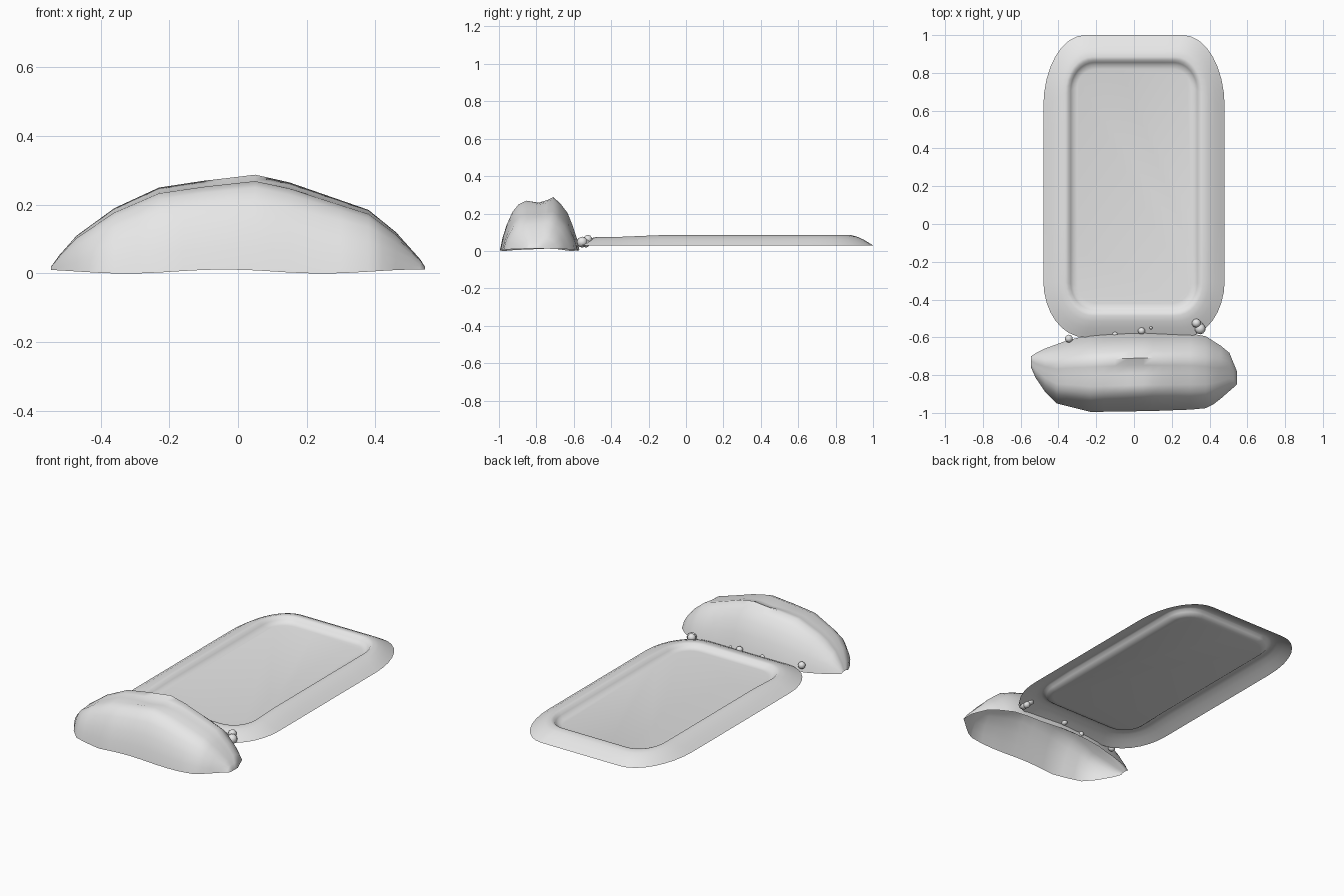
import bpy, bmesh, math
from mathutils import Vector

if "Cube" in bpy.data.objects:
    bpy.data.objects.remove(bpy.data.objects["Cube"])

stone = bpy.data.materials.new("light_grey")
stone.diffuse_color = (0.8, 0.8, 0.8, 1)
stone.use_nodes = True
stone.node_tree.nodes["Principled BSDF"].inputs["Base Color"].default_value = stone.diffuse_color


def finish(name, bm, angle=50):
    bmesh.ops.recalc_face_normals(bm, faces=bm.faces)
    # open shells must face upward
    if sum(f.normal.z * f.calc_area() for f in bm.faces) < -1e-4:
        bmesh.ops.reverse_faces(bm, faces=bm.faces)
    me = bpy.data.meshes.new(name)
    bm.to_mesh(me)
    bm.free()
    me.materials.append(stone)
    ob = bpy.data.objects.new(name, me)
    bpy.context.collection.objects.link(ob)
    bpy.ops.object.select_all(action='DESELECT')
    ob.select_set(True)
    bpy.context.view_layer.objects.active = ob
    bpy.ops.object.shade_smooth_by_angle(angle=math.radians(angle))
    return ob


def lerp_table(x, table):
    for (x0, a), (x1, b) in zip(table, table[1:]):
        if x <= x1:
            return a + (b - a) * (x - x0) / (x1 - x0)
    return table[-1][1]


def bridge(bm, a, b, closed):
    n = len(a)
    for i in range(n if closed else n - 1):
        j = (i + 1) % n
        bm.faces.new((a[i], a[j], b[j], b[i]))


# Slab: concentric rounded loops rising to a rim and dropping to a sunken panel
def slab_loop(inset, seg=8, side=6):
    w, y0, y1 = 0.48 - inset, -0.6 + inset, 1.0 - inset
    rx = 0.22 - 0.65 * inset
    rb, rf = 0.38 - 1.6 * inset, 0.30 - 1.1 * inset
    pts = []
    for cx, cy, ry, start in ((w - rx, y1 - rb, rb, 0), (rx - w, y1 - rb, rb, 90),
                              (rx - w, y0 + rf, rf, 180), (w - rx, y0 + rf, rf, 270)):
        for k in range(seg + 1):
            a = math.radians(start + 90 * k / seg)
            pts.append(Vector((cx + rx * math.cos(a), cy + ry * math.sin(a))))
    # subdivide the straight sides
    out = []
    for i, p in enumerate(pts):
        out.append(p)
        if i % (seg + 1) == seg:
            q = pts[(i + 1) % len(pts)]
            out += [p.lerp(q, k / side) for k in range(1, side)]
    return out


bm = bmesh.new()
prev = None
for inset, z in ((0, .03), (.02, .042), (.05, .06), (.085, .076), (.115, .084),
                 (.132, .081), (.145, .066), (.158, .055), (.18, .051)):
    ring = []
    for p in slab_loop(inset):
        drop = lerp_table(p.y, [(-1, .2), (-.4, .2), (-.15, 0), (1, 0)])
        ring.append(bm.verts.new((p.x, p.y, .03 + (z - .03) * (1 - drop))))
    if prev:
        bridge(bm, prev, ring, True)
    prev = ring
for v in prev:
    v.co.z = .049
bm.faces.new(prev)
finish("sunken_slab", bm)

# Mound: open-bottomed boulder lofted from arched sections along x
front = [(-.545, -.76), (-.5, -.86), (-.41, -.95), (-.23, -.995), (.1, -.99),
         (.37, -.98), (.43, -.95), (.545, -.85)]
back = [(-.545, -.70), (-.5, -.67), (-.35, -.615), (-.22, -.583), (.04, -.57),
        (.36, -.582), (.5, -.67), (.545, -.78)]
crest = [(-.545, .025), (-.47, .11), (-.36, .19), (-.23, .25), (-.1, .27),
         (.05, .288), (.15, .265), (.38, .185), (.46, .12), (.545, .025)]
arch = [(0, 0), (.03, .22), (.08, .47), (.15, .71), (.23, .86), (.33, .93), (.48, .94),
        (.58, .97), (.67, 1), (.76, .87), (.85, .69), (.92, .42), (.97, .18), (1, 0)]
bm = bmesh.new()
prev = None
for x in (-.545, -.52, -.47, -.41, -.36, -.29, -.23, -.16, -.1, -.03, .05, .1, .15,
          .22, .3, .38, .42, .46, .505, .53, .545):
    yf, yb, h = (lerp_table(x, t) for t in (front, back, crest))
    base = .012 + .006 * math.sin(11 * x + 2)
    row = []
    for t, f in arch:
        dent = .022 * math.exp(-((t - .52) / .08) ** 2 - (x / .1) ** 2)
        z = base + f * (h - base) - dent
        row.append(bm.verts.new((x, yf + t * (yb - yf), z)))
    if prev:
        bridge(bm, prev, row, False)
    prev = row
low = min(v.co.z for v in bm.verts)
for v in bm.verts:
    if v.co.z < .03:
        v.co.z -= low
bm.faces.new(prev)
finish("mound", bm, 60)

# Pebbles scattered in the gap between mound and slab
for i, (x, y, z, r) in enumerate(((.33, -.525, .062, .024), (.35, -.555, .047, .029),
                                  (.345, -.535, .04, .022), (.04, -.566, .052, .019),
                                  (.09, -.55, .062, .008), (-.10, -.585, .035, .016),
                                  (-.345, -.607, .045, .021))):
    bm = bmesh.new()
    bmesh.ops.create_icosphere(bm, subdivisions=2, radius=r)
    for v in bm.verts:
        v.co += Vector((x, y, z))
    finish(f"pebble_{i + 1}", bm, 60)
